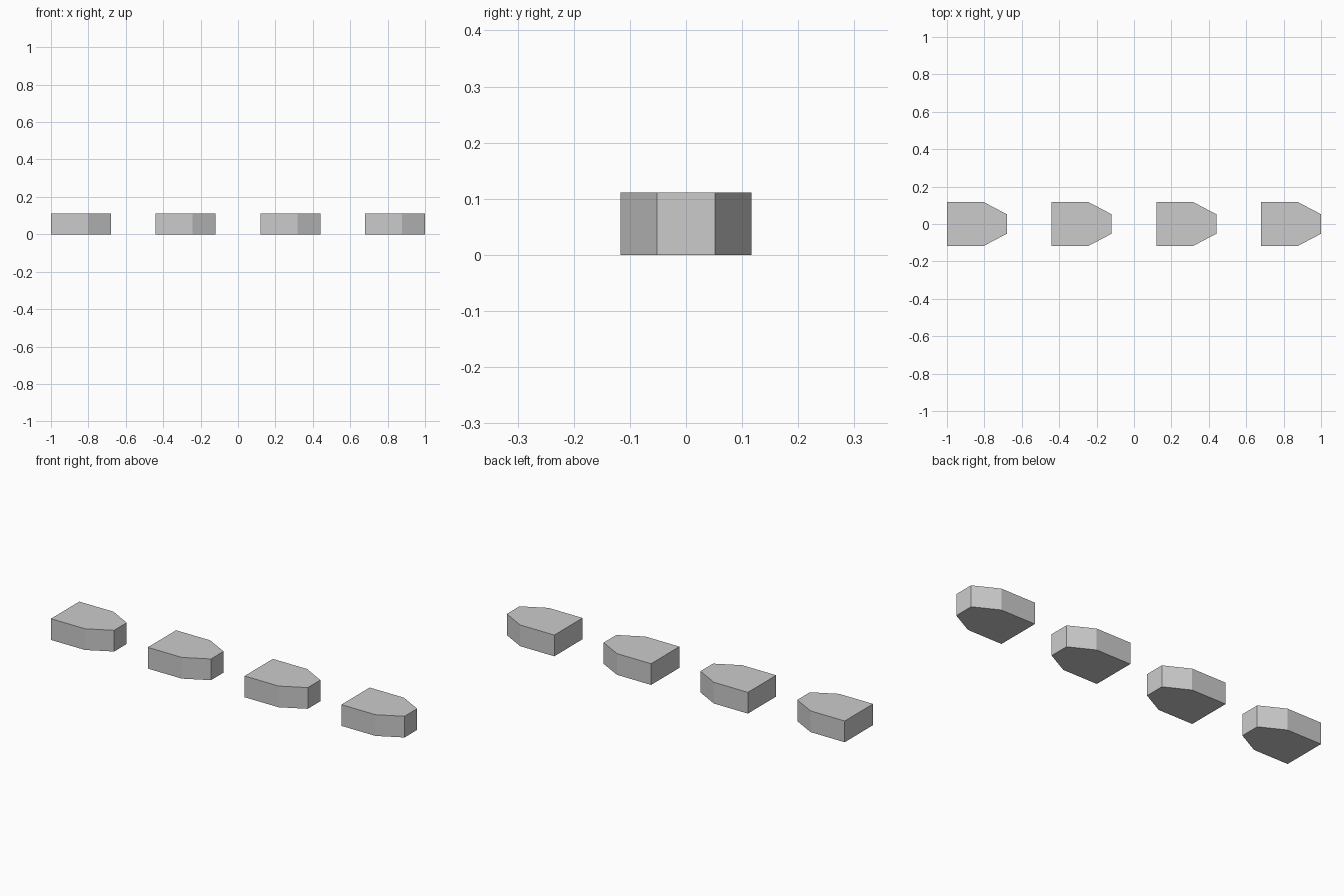
import bpy, bmesh

if "Cube" in bpy.data.objects:
    bpy.data.objects.remove(bpy.data.objects["Cube"])

LENGTH, HEIGHT, PITCH = 0.32, 0.111, 0.56
# Plan outline: square back end, tapered blunt nose towards +x
OUTLINE = [(0, -0.117), (0.197, -0.117), (LENGTH, -0.052),
           (LENGTH, 0.052), (0.197, 0.117), (0, 0.117)]


def block_mesh():
    bm = bmesh.new()
    base = bm.faces.new([bm.verts.new((x, y, 0)) for x, y in OUTLINE])
    ext = bmesh.ops.extrude_face_region(bm, geom=[base], use_keep_orig=True)
    top = [v for v in ext["geom"] if isinstance(v, bmesh.types.BMVert)]
    bmesh.ops.translate(bm, verts=top, vec=(0, 0, HEIGHT))
    bmesh.ops.recalc_face_normals(bm, faces=bm.faces)
    mesh = bpy.data.meshes.new("tapered_block")
    bm.to_mesh(mesh)
    bm.free()
    return mesh


# Row of four identical blocks
mesh = block_mesh()
for i in range(4):
    block = bpy.data.objects.new(f"tapered_block_{i + 1}", mesh)
    block.location.x = -1 + i * PITCH
    bpy.context.collection.objects.link(block)
